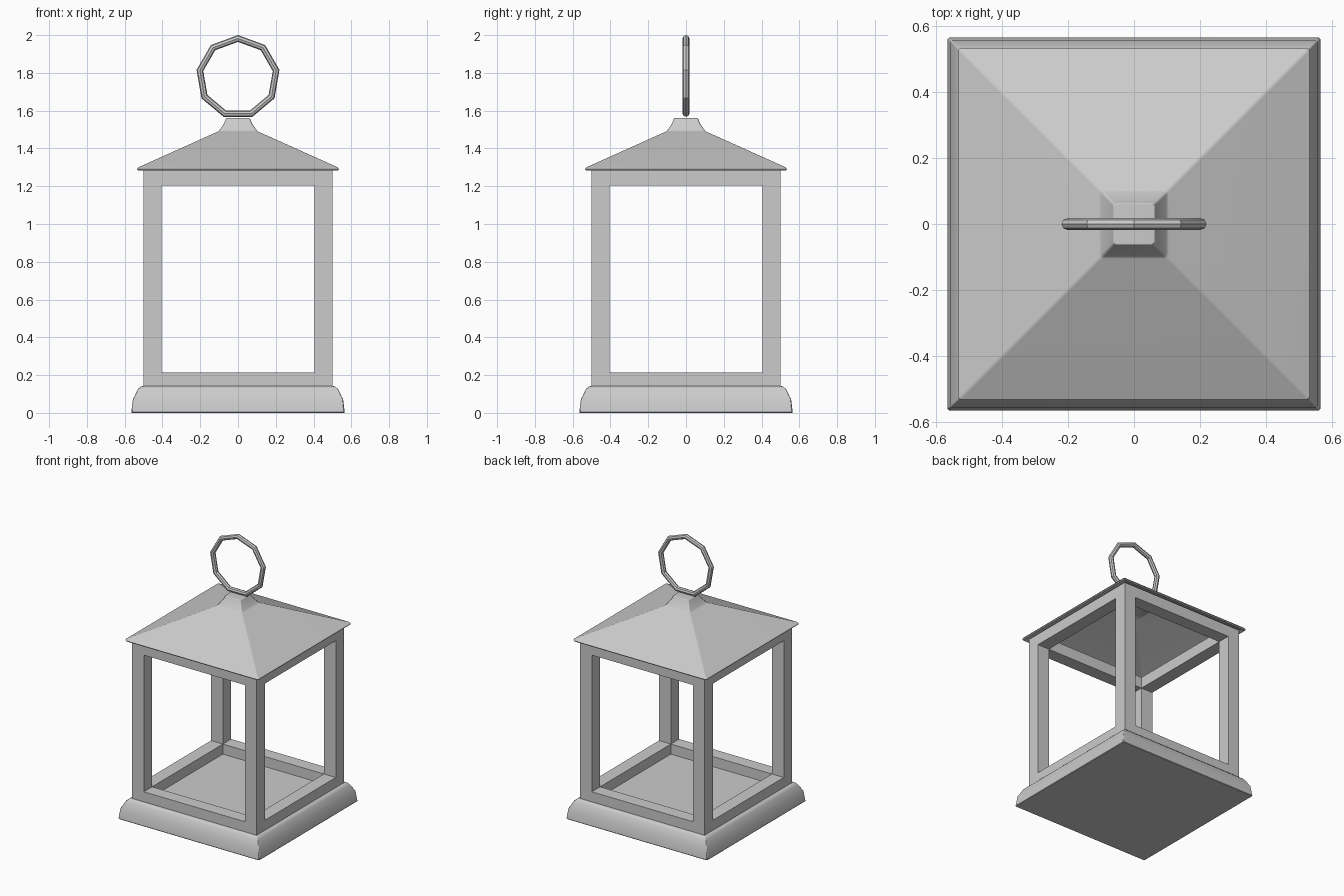
import bpy, bmesh, math
from mathutils import Matrix, Vector

if "Cube" in bpy.data.objects:
    bpy.data.objects.remove(bpy.data.objects["Cube"])

metal = bpy.data.materials.new("grey_metal")
metal.use_nodes = True
GREY = (0.6, 0.6, 0.6, 1)
metal.diffuse_color = GREY
metal.node_tree.nodes["Principled BSDF"].inputs["Base Color"].default_value = GREY


def finish(name, bm, angle):
    """Turn a bmesh into a shaded object."""
    bmesh.ops.recalc_face_normals(bm, faces=bm.faces)
    mesh = bpy.data.meshes.new(name)
    bm.to_mesh(mesh)
    bm.free()
    mesh.materials.append(metal)
    ob = bpy.data.objects.new(name, mesh)
    bpy.context.collection.objects.link(ob)
    bpy.ops.object.select_all(action="DESELECT")
    ob.select_set(True)
    bpy.context.view_layer.objects.active = ob
    bpy.ops.object.shade_smooth_by_angle(angle=math.radians(angle))
    ob.modifiers.new("face_weighted", "WEIGHTED_NORMAL").keep_sharp = True
    return ob


def square_loft(name, profile, cut, angle):
    """Stack squares with clipped corners; profile holds (half width, height)."""
    bm = bmesh.new()
    rings = []
    for half, z in profile:
        c = half - cut
        outline = [(half, -c), (half, c), (c, half), (-c, half),
                   (-half, c), (-half, -c), (-c, -half), (c, -half)]
        rings.append([bm.verts.new((x, y, z)) for x, y in outline])
    for low, high in zip(rings, rings[1:]):
        for i in range(8):
            j = (i + 1) % 8
            bm.faces.new((low[i], low[j], high[j], high[i]))
    bm.faces.new(rings[0])
    bm.faces.new(rings[-1])
    return finish(name, bm, angle)


# Stepped base
square_loft("base", [(0.562, 0), (0.565, 0.004), (0.556, 0.075), (0.528, 0.128),
                     (0.515, 0.14), (0.5, 0.142)], 0.005, 40)

# Roof: thin eave, hollow underside, flared neck
square_loft("roof", [(0.1, 1.475), (0.515, 1.286), (0.53, 1.284), (0.534, 1.29),
                     (0.53, 1.299), (0.105, 1.49), (0.098, 1.497), (0.075, 1.53),
                     (0.064, 1.557), (0.06, 1.562)], 0.008, 50)

# Open cage: a solid block with a square opening cut through each axis
POST, OUT, LOW, HIGH = 0.095, 0.5, 0.14, 1.287
bm = bmesh.new()


def bar(x0, x1, y0, y1, z0, z1):
    centre = Vector((x0 + x1, y0 + y1, z0 + z1)) / 2
    size = Matrix.Diagonal((x1 - x0, y1 - y0, z1 - z0, 1))
    bmesh.ops.create_cube(bm, size=1, matrix=Matrix.Translation(centre) @ size)


inner = OUT - POST
for sx in (-1, 1):
    xs = sorted((sx * inner, sx * OUT))
    for sy in (-1, 1):
        ys = sorted((sy * inner, sy * OUT))
        bar(*xs, *ys, LOW, HIGH)
    for z0, z1 in ((LOW, 0.215), (1.205, HIGH)):
        bar(*xs, -inner, inner, z0, z1)
        bar(-inner, inner, *xs, z0, z1)
finish("cage_frame", bm, 30)

# Nine-sided carrying ring
bpy.ops.mesh.primitive_torus_add(major_segments=9, minor_segments=8,
                                 major_radius=0.205, minor_radius=0.018)
ring = bpy.context.object
ring.name = "carry_ring"
turn = (Matrix.Translation((0, 0, 1.777)) @ Matrix.Rotation(math.pi / 2, 4, "X")
        @ Matrix.Rotation(math.pi / 2, 4, "Z"))
ring.data.transform(turn)
ring.data.materials.append(metal)
bpy.ops.object.shade_smooth_by_angle(angle=math.radians(30))
